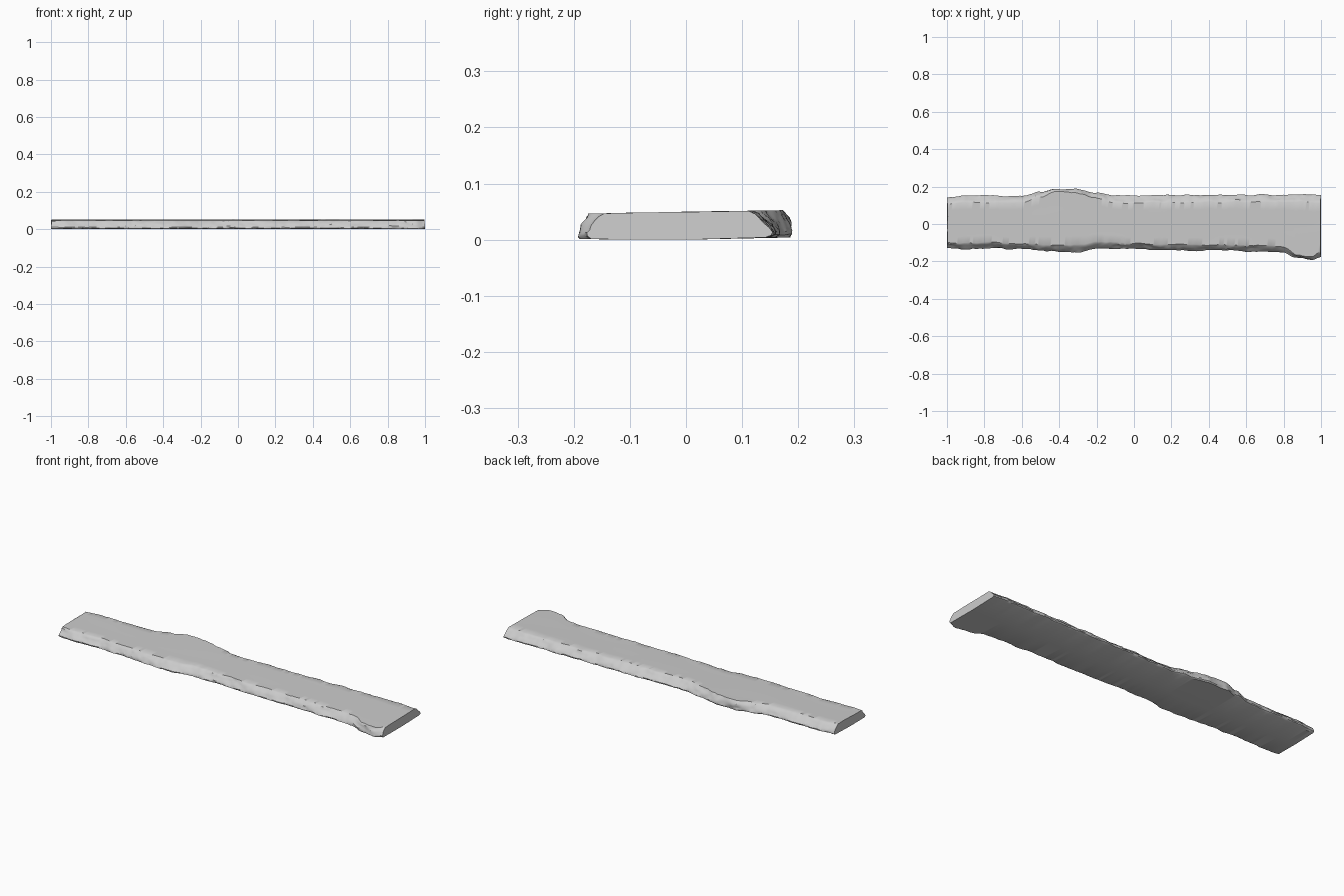
import bpy, bmesh, math
from mathutils import Vector, noise

if "Cube" in bpy.data.objects:
    bpy.data.objects.remove(bpy.data.objects["Cube"])

# Live-edge outline seen from above: (x, outer y, inset of the top rim)
BACK = [(-1, .145, .035), (-.9, .153, .035), (-.6, .15, .032), (-.5, .172, .025),
        (-.42, .19, .014), (-.32, .186, .016), (-.2, .168, .028), (-.1, .15, .035),
        (.1, .154, .038), (.5, .156, .036), (.9, .157, .036), (1, .152, .036)]
FRONT = [(-1, .125, .026), (-.9, .137, .03), (-.8, .128, .028), (-.62, .133, .026),
         (-.45, .147, .032), (-.3, .15, .036), (-.2, .135, .038), (0, .131, .026),
         (.15, .14, .028), (.5, .142, .028), (.7, .147, .03), (.8, .155, .03),
         (.87, .182, .016), (.95, .19, .014), (1, .177, .028)]
STATIONS = 240
# Bark profile from bottom to top: (share of height, share of rim inset)
SIDE = [(0, .3), (.1, .02), (.22, .0), (.38, .15), (.55, .36), (.72, .6), (.88, .83), (1, 1.1)]


def sample(table, x):
    for a, b in zip(table, table[1:]):
        if x <= b[0]:
            t = (x - a[0]) / (b[0] - a[0])
            t = t * t * (3 - 2 * t)
            return a[1] + (b[1] - a[1]) * t, a[2] + (b[2] - a[2]) * t
    return table[-1][1:]


def top_height(y):
    return .0515 + .018 * y


def bark(table, sign, x):
    """One ragged edge of the slab, ordered bottom to top."""
    edge, inset = sample(table, x)
    pts = []
    for h, k in SIDE:
        rough = noise.noise(Vector((x * 14, h * 2.2, sign * 7))) * .007
        rough += noise.noise(Vector((x * 40, h * 4, sign * 3))) * .0035
        y = sign * min(edge - inset * k + rough, .193)
        base = .003 if sign < 0 else .006
        z = base + (top_height(y) - base) * h
        if 0 < h < 1:
            z += noise.noise(Vector((x * 18, h * 3, sign * 11))) * .003
        pts.append((y, z))
    return pts


# Slab: cross-sections lofted along x
bm = bmesh.new()
rings = []
for i in range(STATIONS + 1):
    x = -1 + 2 * i / STATIONS
    front, back = bark(FRONT, -1, x), bark(BACK, 1, x)
    f0, b0 = front[-1], back[-1]
    top = []
    for k in range(1, 6):
        y = f0[0] + (b0[0] - f0[0]) * k / 6
        top.append((y, top_height(y) + .001 * noise.noise(Vector((x * 3, y * 8, 0)))))
    section = front + top + back[::-1] + [(0, .002)]
    ring = []
    for y, z in section:
        # Sawn ends lean in slightly, with shallow chips
        lean = 0
        if i in (0, STATIONS):
            lean = (.003 + .003 * noise.noise(Vector((y * 12, 0, i)))) * max(0, z - .01) / .045
        ring.append(bm.verts.new((x - math.copysign(lean, x), y, max(z, 0))))
    rings.append(ring)
n = len(rings[0])
for a, b in zip(rings, rings[1:]):
    for j in range(n):
        bm.faces.new((a[j], b[j], b[(j + 1) % n], a[(j + 1) % n]))
bm.faces.new(rings[0])
bm.faces.new(rings[-1][::-1])
bmesh.ops.recalc_face_normals(bm, faces=bm.faces)
low = min(v.co.z for v in bm.verts)
bmesh.ops.translate(bm, verts=bm.verts, vec=(0, 0, -low))

mesh = bpy.data.meshes.new("live_edge_plank")
bm.to_mesh(mesh)
bm.free()
plank = bpy.data.objects.new("live_edge_plank", mesh)
bpy.context.collection.objects.link(plank)
bpy.context.view_layer.objects.active = plank
plank.select_set(True)
bpy.ops.object.shade_smooth_by_angle(angle=math.radians(35))
